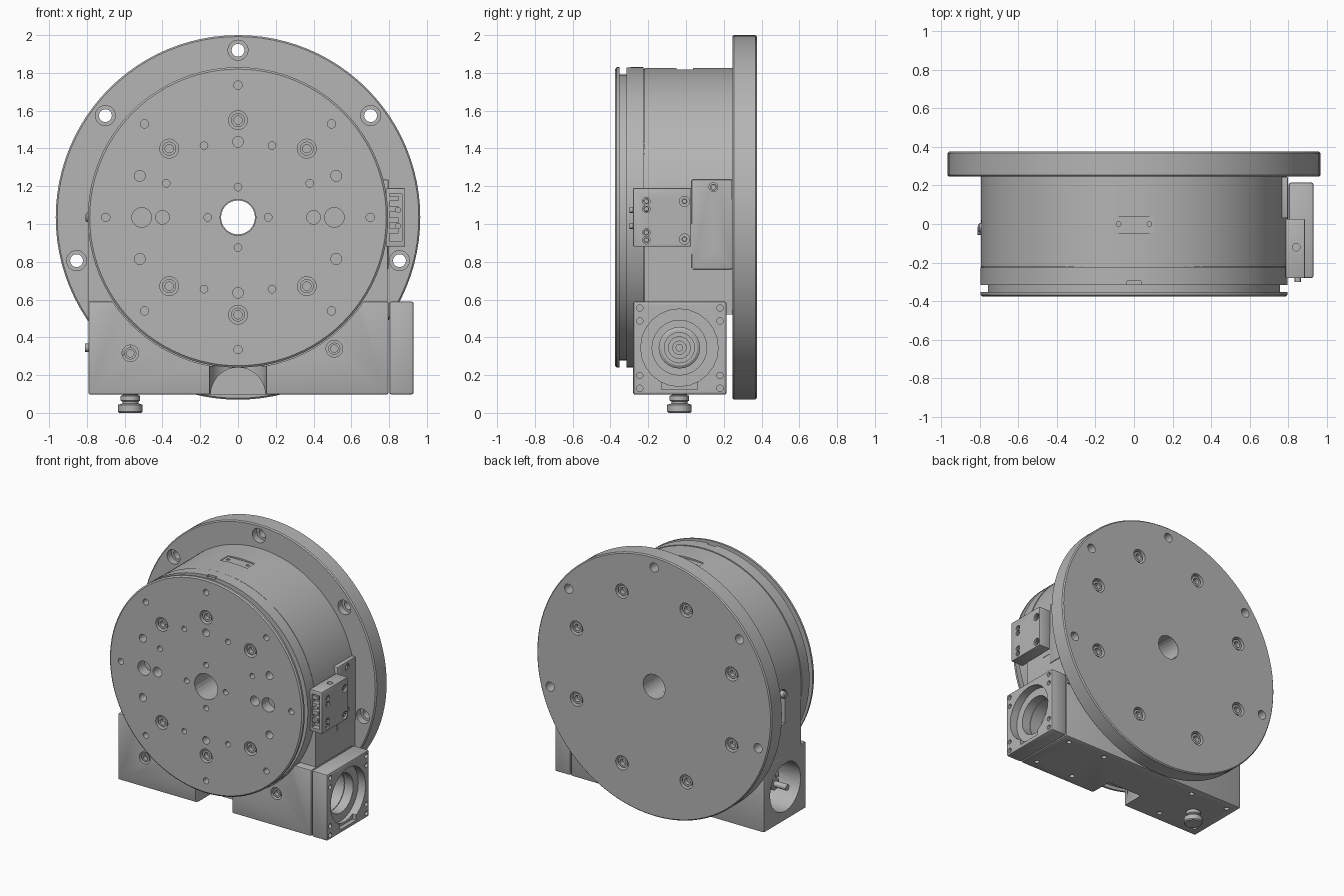
import bpy, bmesh, math
from mathutils import Vector

cube = bpy.data.objects.get("Cube")
if cube:
    bpy.data.objects.remove(cube, do_unlink=True)

grey = bpy.data.materials.new("machined_grey")
grey.use_nodes = True
grey.diffuse_color = (0.46, 0.46, 0.46, 1)
grey.node_tree.nodes["Principled BSDF"].inputs["Base Color"].default_value = grey.diffuse_color

X, Y, Z = Vector((1, 0, 0)), Vector((0, 1, 0)), Vector((0, 0, 1))
MID = 1.035     # height of the rotary axis
WORM = (-0.035, 0.345)  # y, z of the drive shaft


def make(name, bm):
    bmesh.ops.recalc_face_normals(bm, faces=bm.faces)
    mesh = bpy.data.meshes.new(name)
    bm.to_mesh(mesh)
    bm.free()
    mesh.materials.append(grey)
    ob = bpy.data.objects.new(name, mesh)
    bpy.context.collection.objects.link(ob)
    return ob


def revolve(bm, profile, loc, axis, seg=24):
    """Closed solid turned around an axis; profile is (radius, distance)."""
    turn = Z.rotation_difference(axis).to_matrix()
    rings = []
    for r, h in profile:
        angles = [2 * math.pi * i / seg for i in range(seg if r else 1)]
        rings.append([bm.verts.new(Vector(loc) + turn @ Vector((r * math.cos(a), r * math.sin(a), h)))
                      for a in angles])
    for a, b in zip(rings, rings[1:]):
        for i in range(seg):
            j = (i + 1) % seg
            if len(a) == 1:
                bm.faces.new((a[0], b[i], b[j]))
            elif len(b) == 1:
                bm.faces.new((a[i], a[j], b[0]))
            else:
                bm.faces.new((a[i], a[j], b[j], b[i]))


def turned(name, profile, loc, axis, seg=24):
    bm = bmesh.new()
    revolve(bm, profile, loc, axis, seg)
    return make(name, bm)


def box(name, lo, hi, bevel=0.0):
    bm = bmesh.new()
    bmesh.ops.create_cube(bm, size=1)
    for v in bm.verts:
        v.co = [l + (c + 0.5) * (h - l) for l, h, c in zip(lo, hi, v.co)]
    if bevel:
        bmesh.ops.bevel(bm, geom=bm.edges[:], offset=bevel, segments=2, profile=0.5, affect="EDGES")
    return make(name, bm)


def cut(ob, cutter):
    """Subtract the cutter for good, then remove it."""
    mod = ob.modifiers.new("cut", "BOOLEAN")
    mod.operation, mod.solver, mod.object = "DIFFERENCE", "EXACT", cutter
    bpy.context.view_layer.update()
    done = bpy.data.meshes.new_from_object(ob.evaluated_get(bpy.context.evaluated_depsgraph_get()))
    ob.modifiers.clear()
    ob.data = done
    bpy.data.objects.remove(cutter, do_unlink=True)


def drill(ob, holes, axis):
    """Each hole is (position, radius, depth) or adds a narrower (radius, depth)."""
    bm = bmesh.new()
    for loc, r, d, *step in holes:
        profile = [(0, -0.03), (r, -0.03), (r, d)]
        if step:
            profile += [(step[0], d), (step[0], step[1])]
        revolve(bm, profile + [(0, profile[-1][1])], loc, axis)
    cut(ob, make("hole_cutter", bm))


def screws(name, places, axis, r, sunk):
    """Socket head screws set into counterbores."""
    bm = bmesh.new()
    for p in places:
        revolve(bm, [(0, 0.09), (r, 0.09), (r, sunk), (r * 0.6, sunk), (r * 0.6, sunk + 0.03), (0, sunk + 0.03)],
                p, axis)
    return make(name, bm)


def polar(r, degrees, y):
    a = math.radians(degrees)
    return (r * math.cos(a), y, MID + r * math.sin(a))


# Rotating front table with groove and hole pattern
table = turned("rotary_table", [(0, -0.375), (0.785, -0.375), (0.795, -0.367), (0.795, -0.352), (0.757, -0.352),
               (0.757, -0.315), (0.795, -0.315), (0.795, -0.226), (0.785, -0.226), (0.785, -0.215), (0, -0.215)],
               (0, 0, MID), Y, 96)
F = -0.375
bolts = [polar(0.515, a, F) for a in (45, 90, 135, 225, 270, 315)]
holes = [(p, 0.05, 0.08) for p in bolts]
holes += [(polar(0.7, a, F), 0.022, 0.08) for a in range(0, 360, 45)]
holes += [(polar(0.16, a, F), 0.02, 0.08) for a in range(0, 360, 90)]
holes += [(polar(0.4, a, F), 0.028, 0.08) for a in (90, 270)]
holes.append(((0, F, MID), 0.095, 0.4))
for s in (-1, 1):
    for dx, dz, r in ((0.51, 0, 0.052), (0.4, 0, 0.036), (0.52, 0.22, 0.029), (0.52, -0.22, 0.029),
                      (0.18, 0.38, 0.02), (0.18, -0.38, 0.02), (0.38, 0.18, 0.02)):
        holes.append(((s * dx, F, MID + dz), r, 0.08))
drill(table, holes, Y)
cut(table, box("index_notch", (-0.035, -0.33, 1.815), (0.035, -0.295, 1.9)))
table_screws = screws("table_screws", bolts, Y, 0.037, 0.012)

# Housing: round top, straight sides running down into the base
bm = bmesh.new()
n = 64
outline = [polar(0.792, 180 * i / n, -0.22) for i in range(n + 1)] + [(-0.792, -0.22, 0.52), (0.792, -0.22, 0.52)]
face = bm.faces.new([bm.verts.new(p) for p in outline])
ext = bmesh.ops.extrude_face_region(bm, geom=[face])["geom"]
bmesh.ops.translate(bm, verts=[v for v in ext if isinstance(v, bmesh.types.BMVert)], vec=(0, 0.466, 0))
housing = make("housing", bm)
drill(housing, [((0, -0.22, MID), 0.095, 0.6)], Y)
cut(housing, box("top_pocket", (-0.11, -0.05, 1.815), (0.11, 0.038, 1.9)))
drill(housing, [((s * 0.08, 0, 1.82), 0.012, 0.05) for s in (-1, 1)], -Z)
cut(housing, box("side_slot", (-0.9, -0.03, 0.82), (-0.74, 0.03, 1.03)))
drill(housing, [((-0.792, 0, 1.035), 0.045, 0.06)], X)
side_pin = turned("side_pin", [(0, 0), (0.025, 0), (0.025, 0.06), (0.018, 0.067), (0, 0.067)],
                  (-0.74, -0.02, 1.035), -X)

# Large back flange
flange = turned("back_flange", [(0, 0.245), (0.957, 0.245), (0.965, 0.253), (0.965, 0.367), (0.957, 0.375),
                (0, 0.375)], (0, 0, MID), Y, 96)
mounts = [(polar(0.885, a, 0.245), 0.053, 0.05, 0.034, 0.2) for a in (90, 142.5, 37.5, 195, -15)]
drill(flange, mounts + [((0, 0.245, MID), 0.09, 0.2)], Y)
back = [polar(0.69, 22.5 + 45 * i, 0.375) for i in range(8)]
drill(flange, [(p, 0.052, 0.08) for p in back], -Y)
back_screws = screws("back_screws", back, -Y, 0.039, 0.012)

# Drive base under the drum
base = box("drive_base", (-0.792, -0.28, 0.097), (0.797, 0.215, 0.59), 0.01)
cut(base, turned("table_clearance", [(0, -0.5), (0.8, -0.5), (0.8, -0.22), (0, -0.22)], (0, 0, MID), Y, 96))
cut(base, turned("front_scallop", [(0, 0), (0.155, 0), (0.155, 0.3), (0, 0.3)], (0, -0.31, 0), Z, 48))
cut(base, turned("arch_recess", [(0, 0), (0.145, 0), (0.145, 0.25), (0, 0.25)], (0, -0.35, 0.095), Y, 48))
front = [(-0.57, -0.28, 0.315), (0.51, -0.28, 0.34)]
drill(base, [(p, 0.044, 0.07) for p in front], Y)
drill(base, [((x, y, 0.097), 0.018, 0.04) for x in (-0.72, -0.4, 0.4, 0.72) for y in (-0.2, 0.15)], Z)
drill(base, [((-0.792, *WORM), 0.18, 0.22)], X)
drill(base, [((0.797, *WORM), 0.145, 0.22)], -X)
base_screws = screws("base_screws", front, Y, 0.032, 0.008)
shaft = turned("drive_shaft", [(0, 0), (0.09, 0), (0.09, 0.06), (0.045, 0.06), (0.045, 0.14), (0.022, 0.14),
               (0.022, 0.24), (0, 0.24)], (-0.57, *WORM), -X)
coupling = turned("drive_coupling", [(0, 0), (0.11, 0), (0.11, 0.16), (0.095, 0.17), (0.08, 0.17), (0.08, 0.12),
                  (0.06, 0.12), (0.06, 0.15), (0.035, 0.15), (0.035, 0.1), (0.02, 0.1), (0.02, 0.16), (0, 0.16)],
                  (0.57, *WORM), X)
foot = turned("drain_plug", [(0, 0), (0.058, 0), (0.065, 0.007), (0.065, 0.043), (0.042, 0.05), (0.042, 0.06),
              (0.052, 0.065), (0.052, 0.09), (0.04, 0.095), (0.04, 0.12), (0, 0.12)], (-0.57, -0.035, 0), Z, 32)

# Motor mounting plate at the end of the base
plate = box("motor_plate", (0.801, -0.28, 0.097), (0.93, 0.215, 0.59), 0.012)
drill(plate, [((0.93, *WORM), 0.205, 0.06, 0.145, 0.2)], -X)
cut(plate, box("plate_relief", (0.9, -0.13, 0.125), (1, 0.06, 0.25)))
drill(plate, [((0.93, y, z), 0.017, 0.05) for y in (-0.245, 0.18) for z in (0.13, 0.198, 0.487, 0.555)], -X)

# Connector box and its bracket on the side of the drum
bracket = box("connector_bracket", (0.7, 0.03, 0.76), (0.797, 0.244, 1.235), 0.006)
drill(bracket, [((0.797, 0.145, z), 0.023, 0.03) for z in (0.875, 1.195)], -X)
bracket_screws = screws("bracket_screws", [(0.797, 0.145, z) for z in (0.875, 1.195)], -X, 0.018, 0.004)
box("bracket_tail", (0.7, -0.05, 0.84), (0.794, 0.04, 1.0))
connector = box("connector_box", (0.785, -0.28, 0.88), (0.885, 0.027, 1.19), 0.005)
cut(connector, box("plug_recess", (0.803, -0.4, 0.91), (0.868, -0.24, 1.16)))
side = [(0.885, y, z) for y, z in ((-0.21, 1.12), (-0.21, 1.08), (-0.21, 0.955), (-0.21, 0.915),
                                   (-0.008, 1.12), (-0.008, 0.92))]
drill(connector, [(p, 0.02 if p[1] < -0.1 else 0.027, 0.05) for p in side], -X)
connector_screws = screws("connector_screws", side, -X, 0.015, 0.006)
drill(connector, [((0.84, -0.12, 1.19), 0.02, 0.05)], -Z)
for i in range(4):
    z = 0.95 + 0.057 * i
    box("plug_rib", (0.803, -0.275, z), (0.85, -0.2, z + 0.028))
for z in (0.99, 1.075):
    turned("plug_pin", [(0, 0), (0.016, 0), (0.016, 0.06), (0, 0.06)], (0.848, -0.24, z), -Y, 12)

# Smooth the turned surfaces, keep machined edges sharp
bpy.ops.object.select_all(action="DESELECT")
for ob in bpy.context.collection.objects:
    if ob.type == "MESH" and grey.name in ob.data.materials:
        ob.select_set(True)
        bpy.context.view_layer.objects.active = ob
bpy.ops.object.shade_smooth_by_angle(angle=math.radians(30))
